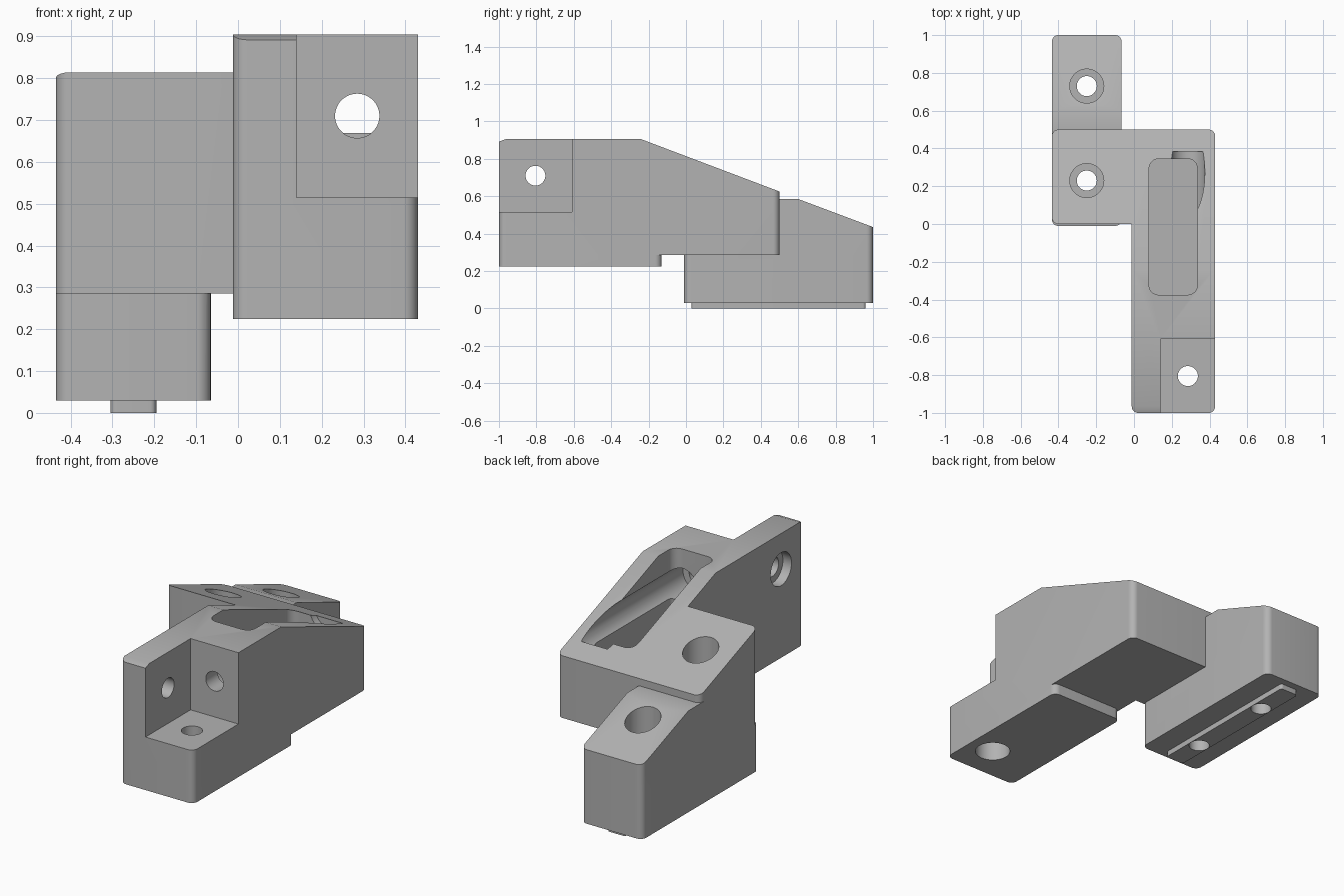
import bpy, bmesh, math
from mathutils import Vector

cube = bpy.data.objects.get("Cube")
if cube:
    bpy.data.objects.remove(cube, do_unlink=True)

grey = bpy.data.materials.new("plain_grey")
grey.use_nodes = True
COLOUR = (0.45, 0.45, 0.45, 1)
grey.diffuse_color = COLOUR
grey.node_tree.nodes["Principled BSDF"].inputs["Base Color"].default_value = COLOUR


def finish(name, bm):
    bmesh.ops.recalc_face_normals(bm, faces=bm.faces)
    mesh = bpy.data.meshes.new(name)
    bm.to_mesh(mesh)
    bm.free()
    mesh.materials.append(grey)
    ob = bpy.data.objects.new(name, mesh)
    bpy.context.collection.objects.link(ob)
    return ob


def rounded(corners, steps=8):
    """Outline from (x, y, radius) corners, all angles being square."""
    pts = []
    for i, (x, y, r) in enumerate(corners):
        p = Vector((x, y))
        if not r:
            pts.append(p)
            continue
        a = (Vector(corners[i - 1][:2]) - p).normalized() * r
        b = (Vector(corners[(i + 1) % len(corners)][:2]) - p).normalized() * r
        for k in range(steps + 1):
            t = k / steps * math.pi / 2
            pts.append(p + a * (1 - math.sin(t)) + b * (1 - math.cos(t)))
    return pts


def prism(name, corners, z0, z1, cuts=()):
    """Extruded outline, trimmed above each (point, normal) plane."""
    bm = bmesh.new()
    base = bm.faces.new([bm.verts.new((p.x, p.y, z0)) for p in rounded(corners)])
    ext = bmesh.ops.extrude_face_region(bm, geom=[base])
    top = [v for v in ext["geom"] if isinstance(v, bmesh.types.BMVert)]
    bmesh.ops.translate(bm, verts=top, vec=(0, 0, z1 - z0))
    for co, no in cuts:
        res = bmesh.ops.bisect_plane(bm, geom=bm.verts[:] + bm.edges[:] + bm.faces[:],
                                     plane_co=co, plane_no=no, clear_outer=True)
        rim = [e for e in res["geom_cut"] if isinstance(e, bmesh.types.BMEdge)]
        bmesh.ops.holes_fill(bm, edges=rim, sides=0)
    return finish(name, bm)


def block(name, x0, x1, y0, y1, z0, z1, r=0.0, cuts=()):
    return prism(name, [(x0, y0, r), (x1, y0, r), (x1, y1, r), (x0, y1, r)], z0, z1, cuts)


def rod(start, end, r):
    a, b = Vector(start), Vector(end)
    bm = bmesh.new()
    bmesh.ops.create_cone(bm, cap_ends=True, segments=48, radius1=r, radius2=r,
                          depth=(b - a).length)
    bmesh.ops.rotate(bm, verts=bm.verts, matrix=(b - a).to_track_quat("Z", "Y").to_matrix())
    bmesh.ops.translate(bm, verts=bm.verts, vec=(a + b) / 2)
    return finish("cutter", bm)


def combine(target, other, op):
    mod = target.modifiers.new(op, "BOOLEAN")
    mod.operation, mod.solver, mod.object = op, "EXACT", other
    bpy.context.view_layer.objects.active = target
    bpy.ops.object.modifier_apply(modifier=mod.name)
    bpy.data.objects.remove(other, do_unlink=True)


R = 0.035
LEFT, INNER, RIGHT = -0.435, -0.012, 0.43
main_slope = ((0, -0.24, 0.905), (0, 0.28, 0.74))
front_chamfer = ((0, -0.965, 0.905), (0, -0.378, 1))
back_slope = ((0, 0.6, 0.585), (0, 0.15, 0.4))

# L-shaped main body with sloping top
bracket = prism("bracket_body", [
    (INNER, -1, R), (RIGHT, -1, R), (RIGHT, 0.5, R),
    (LEFT, 0.5, R), (LEFT, 0, R), (INNER, 0, 0)],
    0.285, 0.905, (main_slope, front_chamfer))

# Front foot, rear mounting block and rail
combine(bracket, block("foot", INNER, RIGHT, -1, -0.13, 0.225, 0.285, R), "UNION")
combine(bracket, block("rear_base", LEFT, -0.065, -0.01, 1, 0.03, 0.285, R), "UNION")
combine(bracket, prism("rear_top", [
    (LEFT, 0.3, 0), (-0.065, 0.3, 0), (-0.065, 1, R), (LEFT, 1, R)],
    0.285, 0.585, (back_slope,)), "UNION")
combine(bracket, block("rail", -0.305, -0.195, 0.03, 0.96, 0, 0.03, 0.015), "UNION")

# Corner seat and access pocket
cutters = [
    block("cutter", 0.14, 0.6, -1.2, -0.61, 0.515, 1.1),
    block("cutter", 0.08, 0.335, -0.375, 0.345, 0.42, 1.1, 0.05),
]

# Screw holes: bore, then wider recess for the head
BORE, HEAD = 0.053, 0.09
for y in (0.23, 0.73):
    cutters += [rod((-0.25, y, -0.1), (-0.25, y, 1.1), BORE),
                rod((-0.25, y, 0.2), (-0.25, y, 1.1), HEAD)]
cutters += [
    rod((0.285, -0.805, 0.1), (0.285, -0.805, 0.6), BORE),
    rod((0.285, -0.805, 0.1), (0.285, -0.805, 0.415), HEAD),
    rod((-0.2, -0.805, 0.71), (0.3, -0.805, 0.71), BORE),
    rod((-0.2, -0.805, 0.71), (0.04, -0.805, 0.71), HEAD),
    rod((0.285, -0.8, 0.71), (0.285, -0.2, 0.71), BORE),
    rod((0.285, -0.51, 0.71), (0.285, 0.385, 0.71), HEAD),
]
for cutter in cutters:
    combine(bracket, cutter, "DIFFERENCE")

bpy.ops.object.select_all(action="DESELECT")
bracket.select_set(True)
bpy.context.view_layer.objects.active = bracket
bpy.ops.object.shade_smooth_by_angle(angle=math.radians(30))
